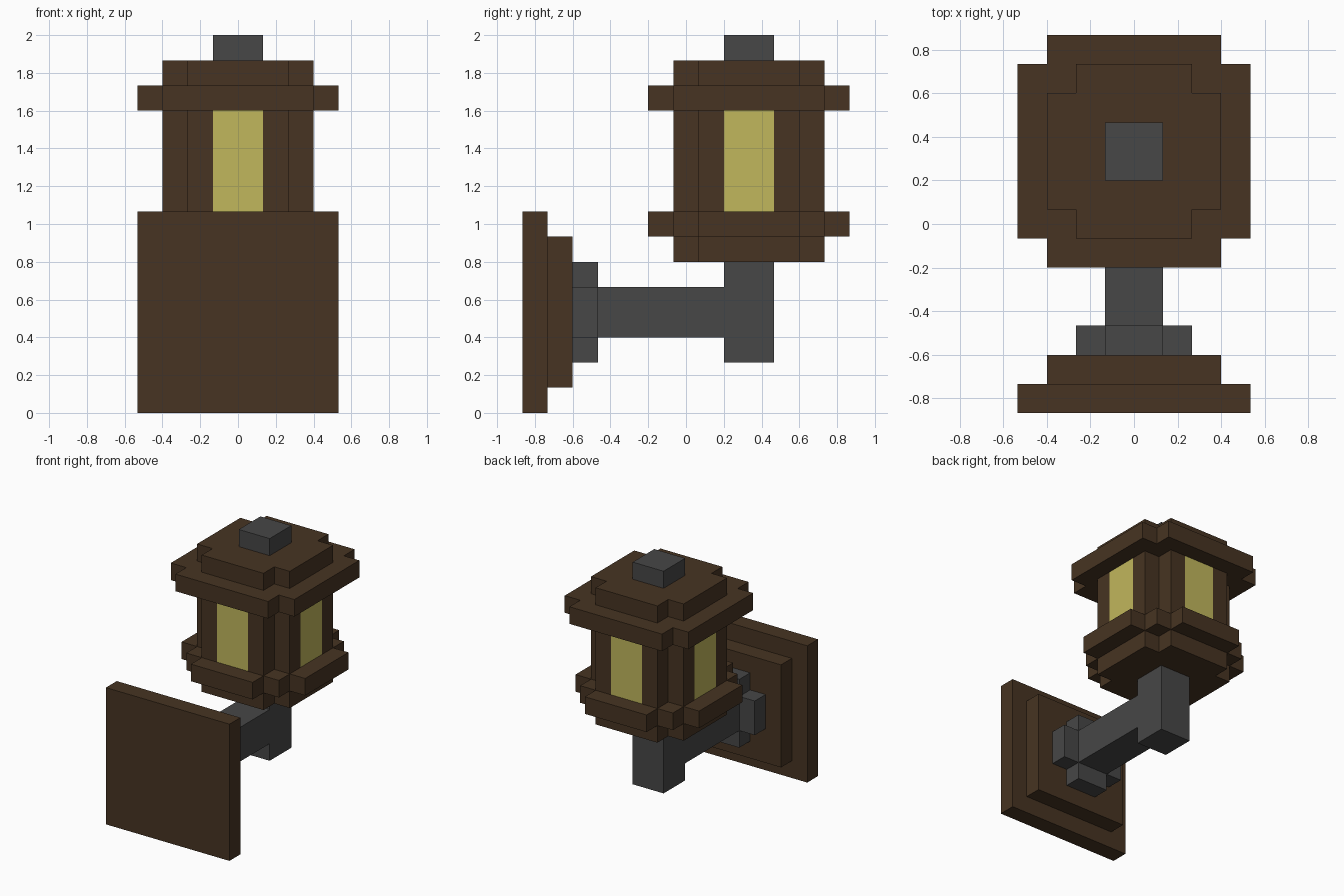
import bpy, bmesh
from mathutils import Matrix, Vector

if "Cube" in bpy.data.objects:
    bpy.data.objects.remove(bpy.data.objects["Cube"])

U = 2 / 15        # one block of the grid
LAMP_Y = 2.5      # lantern axis, in blocks


def material(name, srgb):
    rgb = [((c / 255 + 0.055) / 1.055) ** 2.4 for c in srgb]
    m = bpy.data.materials.new(name)
    m.use_nodes = True
    m.diffuse_color = (*rgb, 1)
    m.node_tree.nodes["Principled BSDF"].inputs["Base Color"].default_value = (*rgb, 1)
    return m


WOOD = material("dark_wood", (71, 52, 34))
IRON = material("grey_iron", (71, 71, 71))
GLASS = material("yellow_glass", (193, 183, 92))


def prism(name, quarter, z0, z1, mats, place=Matrix(), glass_rule=None):
    """Turn a quarter outline four times round z and extrude it from z0 to z1."""
    outline = []
    pts = list(quarter)
    for _ in range(4):
        outline += pts
        pts = [(-y, x) for x, y in pts]
    bm = bmesh.new()
    base = bm.faces.new([bm.verts.new((x, y, z0)) for x, y in outline])
    top = bmesh.ops.extrude_face_region(bm, geom=[base], use_keep_orig=True)["geom"]
    bmesh.ops.translate(bm, vec=(0, 0, z1 - z0),
                        verts=[v for v in top if isinstance(v, bmesh.types.BMVert)])
    bmesh.ops.recalc_face_normals(bm, faces=bm.faces)
    if glass_rule:
        for f in bm.faces:
            f.material_index = int(glass_rule(f))
    finish(name, bm, mats, place)


def box(name, lo, hi, mat):
    """Axis-aligned box between two corners, in blocks."""
    lo, hi = Vector(lo), Vector(hi)
    bm = bmesh.new()
    bmesh.ops.create_cube(bm, size=1, matrix=Matrix.Translation((lo + hi) / 2)
                          @ Matrix.Diagonal((*(hi - lo), 1)))
    finish(name, bm, [mat], Matrix())


def finish(name, bm, mats, place):
    bm.transform(Matrix.Scale(U, 4) @ place)
    mesh = bpy.data.meshes.new(name)
    bm.to_mesh(mesh)
    bm.free()
    for m in mats:
        mesh.materials.append(m)
    bpy.context.collection.objects.link(bpy.data.objects.new(name, mesh))


# Wall plates
box("wall_plate", (-4, -6.5, 0), (4, -5.5, 8), WOOD)
box("wall_plate_step", (-3, -5.5, 1), (3, -4.5, 7), WOOD)

# Bracket: cross-shaped mount, arm and upright post
mount_place = Matrix.Translation((0, 0, 4)) @ Matrix.Rotation(-1.5707963268, 4, 'X')
prism("bracket_mount", [(2, 1), (1, 1), (1, 2)], -4.5, -3.5, [IRON], mount_place)
box("bracket_arm", (-1, -3.5, 3), (1, 1.5, 5), IRON)
box("bracket_post", (-1, 1.5, 2), (1, 3.5, 6), IRON)

# Lantern layers
lamp = Matrix.Translation((0, LAMP_Y, 0))
small = [(3, 2), (2, 2), (2, 3)]
rounded = [(4, 2), (3, 2), (3, 3), (2, 3), (2, 4)]
wide = [(4, 3), (3, 3), (3, 4)]
prism("lantern_base", small, 6, 7, [WOOD], lamp)
prism("lantern_lower_rim", rounded, 7, 8, [WOOD], lamp)


# Body: the middle strip of each side is glass
def is_pane(f):
    c = f.calc_center_median()
    return abs(f.normal.z) < 0.5 and min(abs(c.x), abs(c.y)) < 0.5


prism("lantern_body", [(3, 1), (3, 2), (2, 2), (2, 3), (1, 3)], 8, 12,
      [WOOD, GLASS], lamp, is_pane)
prism("roof_rim", wide, 12, 13, [WOOD], lamp)
prism("roof_cap", small, 13, 14, [WOOD], lamp)
box("roof_knob", (-1, LAMP_Y - 1, 14), (1, LAMP_Y + 1, 15), IRON)
